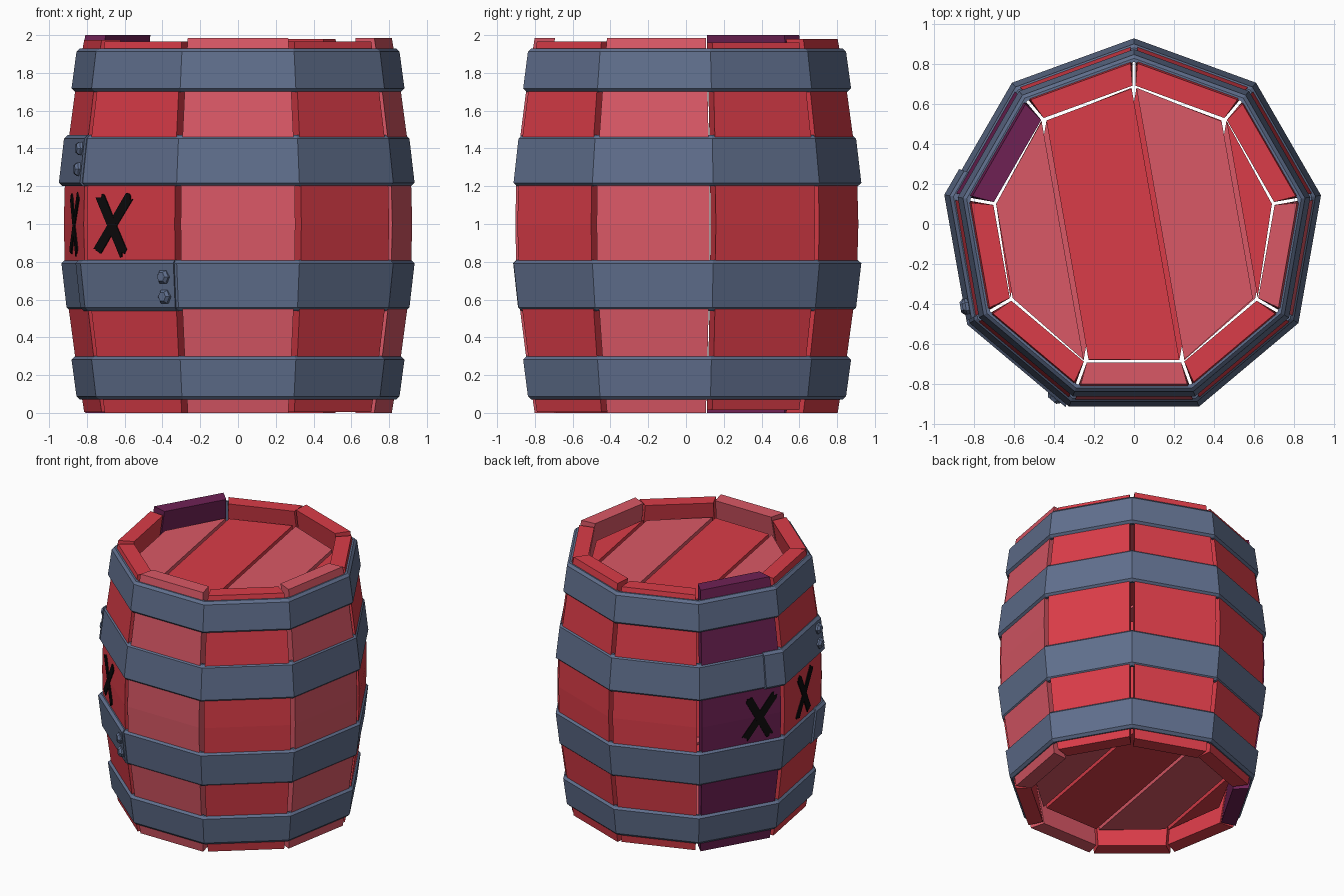
import bpy, bmesh, math, random
from mathutils import Vector, Matrix

if "Cube" in bpy.data.objects:
    bpy.data.objects.remove(bpy.data.objects["Cube"])

random.seed(3)
CY = -0.021                      # barrel axis offset in y
T20 = math.tan(math.radians(20))
FACES = [-90 + 40 * k for k in range(9)]


def material(name, rgb):
    m = bpy.data.materials.new(name)
    lin = [((c / 255 + 0.055) / 1.055) ** 2.4 if c > 10 else c / 255 / 12.92 for c in rgb]
    m.diffuse_color = (*lin, 1)
    m.use_nodes = True
    m.node_tree.nodes["Principled BSDF"].inputs["Base Color"].default_value = m.diffuse_color
    return m


RED = material("red wood", (218, 60, 72))
PALE = material("pale red wood", (218, 88, 102))
PURPLE = material("purple wood", (110, 33, 84))
STEEL = material("blue grey steel", (96, 111, 141))
BLACK = material("black paint", (12, 10, 11))


def make(name, verts, faces, mat):
    me = bpy.data.meshes.new(name)
    me.from_pydata(verts, [], faces)
    bm = bmesh.new()
    bm.from_mesh(me)
    bmesh.ops.recalc_face_normals(bm, faces=bm.faces)
    bm.to_mesh(me)
    bm.free()
    me.materials.append(mat)
    ob = bpy.data.objects.new(name, me)
    ob.location.y = CY
    bpy.context.collection.objects.link(ob)
    return ob


def loft(name, rings, mat, closed=False):
    """Skin equal-sized closed sections; cap the ends unless closed."""
    n, m = len(rings[0]), len(rings)
    verts = [p for r in rings for p in r]
    faces = []
    for i in range(m if closed else m - 1):
        a, b = i * n, (i + 1) % m * n
        faces += [(a + j, a + (j + 1) % n, b + (j + 1) % n, b + j) for j in range(n)]
    if not closed:
        faces += [tuple(range(n)), tuple(range((m - 1) * n, m * n))]
    return make(name, verts, faces, mat)


def on_face(deg, d, t, z):
    """Point at distance d out, t sideways on the barrel side facing deg."""
    c, s = math.cos(math.radians(deg)), math.sin(math.radians(deg))
    return Vector((d * c - t * s, d * s + t * c, z))


# Staves: nine bulging planks with slightly different heights
HALF = [(0, .78), (.3, .826), (.55, .858), (.8, .878), (1, .883)]
PROFILE = HALF + [(2 - z, a) for z, a in HALF[-2::-1]]
TOPS = [1.985, 1.965, 1.985, 1.962, 1.98, 1.965, 2.0, 1.975, 1.965]
BOTTOMS = [0, .005, 0, .015, 0, .01, 0, .005, 0]
for deg, top, bottom in zip(FACES, TOPS, BOTTOMS):
    rings = []
    for z, a in PROFILE:
        z = bottom if z == 0 else top if z == 2 else z
        inner = a - 0.108
        wo, wi = a * T20 - 0.018, inner * T20 - 0.008
        rings.append([on_face(deg, a, -wo, z), on_face(deg, a, wo, z),
                      on_face(deg, inner, wi, z), on_face(deg, inner, -wi, z)])
    mat = PURPLE if deg == 150 else PALE if deg in (-90, -10) else RED
    loft("stave", rings, mat)


# Hoops: chamfered bands following the nine sides
def band(name, path, z0, a0, z1, a1, closed, lift=0.0):
    ch = 0.018
    section = [(a0 - .035, z0), (a0 - ch + lift, z0), (a0 + lift, z0 + ch),
               (a1 + lift, z1 - ch), (a1 - ch + lift, z1), (a1 - .035, z1)]
    rings = [[on_face(deg, a, a * k, z) for a, z in section] for deg, k in path]
    return loft(name, rings, STEEL, closed)


HOOPS = [("bottom_hoop", .07, .816, .30, .841), ("lower_hoop", .54, .866, .81, .892),
         ("upper_hoop", 1.20, .892, 1.47, .866), ("top_hoop", 1.70, .841, 1.93, .816)]
for name, *dims in HOOPS:
    band(name, [(d, T20) for d in FACES], *dims, True)

# Overlapping hoop ends, each held by two hexagonal bolts
for (name, *dims), deg, bolts in ((HOOPS[1], 230, (.615, .72)), (HOOPS[2], 190, (1.29, 1.40))):
    band(name + "_overlap", [(deg - 40, .2), (deg - 40, T20), (deg, .345)], *dims, False, 0.013)
    z0, a0, z1, a1 = dims
    for z in bolts:
        d = a0 + (a1 - a0) * (z - z0) / (z1 - z0) + 0.01
        rings = []
        for out, r in ((-.01, .04), (.014, .04), (.03, .026)):
            rings.append([on_face(deg, d + out, .24 + r * math.cos(i * math.pi / 3),
                                  z + r * math.sin(i * math.pi / 3)) for i in range(6)])
        loft("bolt", rings, STEEL)

# Lids: four planks each, seams running from corner to corner
PLANKS = [(130, 170, 210, 250), (90, 130, 250, 290), (50, 90, 290, 330), (10, 50, 330)]
GRAIN = Vector((math.cos(math.radians(10)), math.sin(math.radians(10))))
for name, z0, z1, flip in (("bottom_lid_plank", .12, .18, -1), ("top_lid_plank", 1.80, 1.86, 1)):
    for i, corners in enumerate(PLANKS):
        pts = [0.70 * Vector((math.cos(math.radians(c)), math.sin(math.radians(c)))) for c in corners]
        s = [p.dot(GRAIN) for p in pts]
        for p, v in zip(pts, s):
            if i > 0 and v < min(s) + .01:
                p += GRAIN * 0.012
            if i < 3 and v > max(s) - .01:
                p -= GRAIN * 0.012
        rings = [[(p.x * flip, p.y, z) for p in pts] for z in (z0, z1)]
        loft(name, rings, RED if i % 2 else PALE)


# Painted cross marks: two rough brush strokes as thin plates
def stroke(deg, a, b, width, out):
    a, b = Vector(a), Vector(b)
    along = (b - a).normalized()
    side = Vector((-along.y, along.x)) * width
    ragged = [0.5, 0.3, 0.1, -0.1, -0.3, -0.5]
    outline = [a + side * k + along * random.uniform(-.012, .012) for k in ragged]
    outline += [b + side * k + along * random.uniform(-.012, .012) for k in reversed(ragged)]
    rings = [[on_face(deg, d, p.x, p.y) for p in outline] for d in (out - .007, out)]
    loft("painted_stroke", rings, BLACK)


for deg, t in ((150, .14), (190, .02), (230, -.125)):
    stroke(deg, (t - .11, .85), (t + .115, 1.145), .055, .887)
    stroke(deg, (t - .085, 1.145), (t + .075, .845), .058, .8875)
